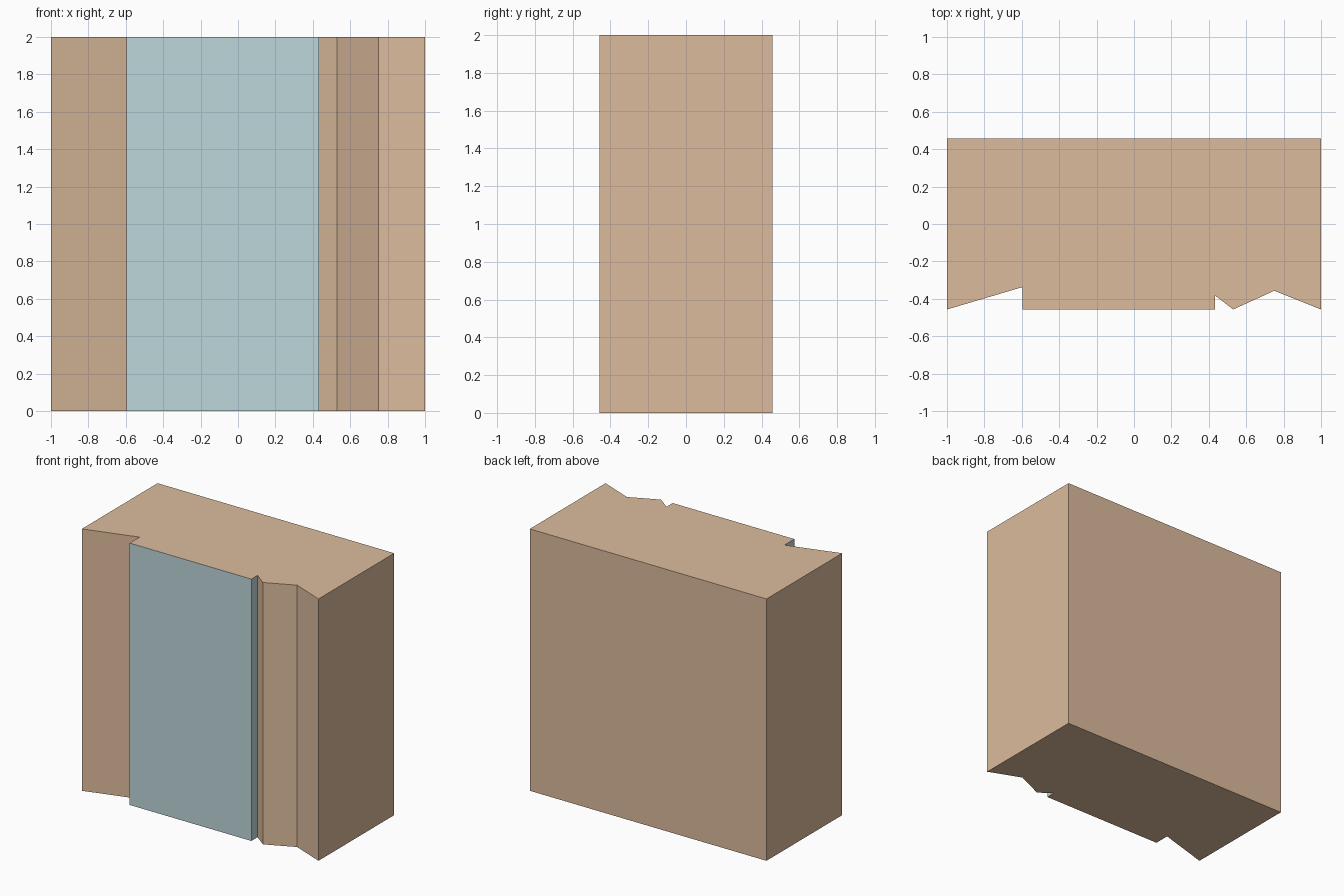
import bpy
import bmesh

if "Cube" in bpy.data.objects:
    bpy.data.objects.remove(bpy.data.objects["Cube"])

HEIGHT = 2.0
Y = 0.457  # half depth

# Plan outline, counter-clockwise from front left; True marks a glass-blue side
OUTLINE = [
    (-1.0, -Y, False), (-0.595, -0.337, True),
    (-0.595, -Y, True), (0.433, -Y, True),
    (0.433, -0.382, False), (0.53, -Y, False),
    (0.75, -0.357, False), (1.0, -Y, False),
    (1.0, Y, False), (-1.0, Y, False),
]


def make_material(name, color):
    mat = bpy.data.materials.new(name)
    mat.diffuse_color = (*color, 1.0)
    mat.use_nodes = True
    mat.node_tree.nodes["Principled BSDF"].inputs["Base Color"].default_value = mat.diffuse_color
    return mat


def extrude_outline(name, outline, height, materials):
    bm = bmesh.new()
    low = [bm.verts.new((x, y, 0.0)) for x, y, _ in outline]
    high = [bm.verts.new((x, y, height)) for x, y, _ in outline]
    bm.faces.new(low[::-1])
    bm.faces.new(high)
    for i, (_, _, blue) in enumerate(outline):
        j = (i + 1) % len(outline)
        face = bm.faces.new((low[i], low[j], high[j], high[i]))
        face.material_index = int(blue)
    mesh = bpy.data.meshes.new(name)
    bm.to_mesh(mesh)
    bm.free()
    for mat in materials:
        mesh.materials.append(mat)
    obj = bpy.data.objects.new(name, mesh)
    bpy.context.collection.objects.link(obj)
    return obj


# Solid tan block with a notched front and a raised blue panel
tan = make_material("tan", (0.72, 0.50, 0.34))
blue = make_material("pale_blue", (0.51, 0.68, 0.71))
extrude_outline("panelled_block", OUTLINE, HEIGHT, [tan, blue])
